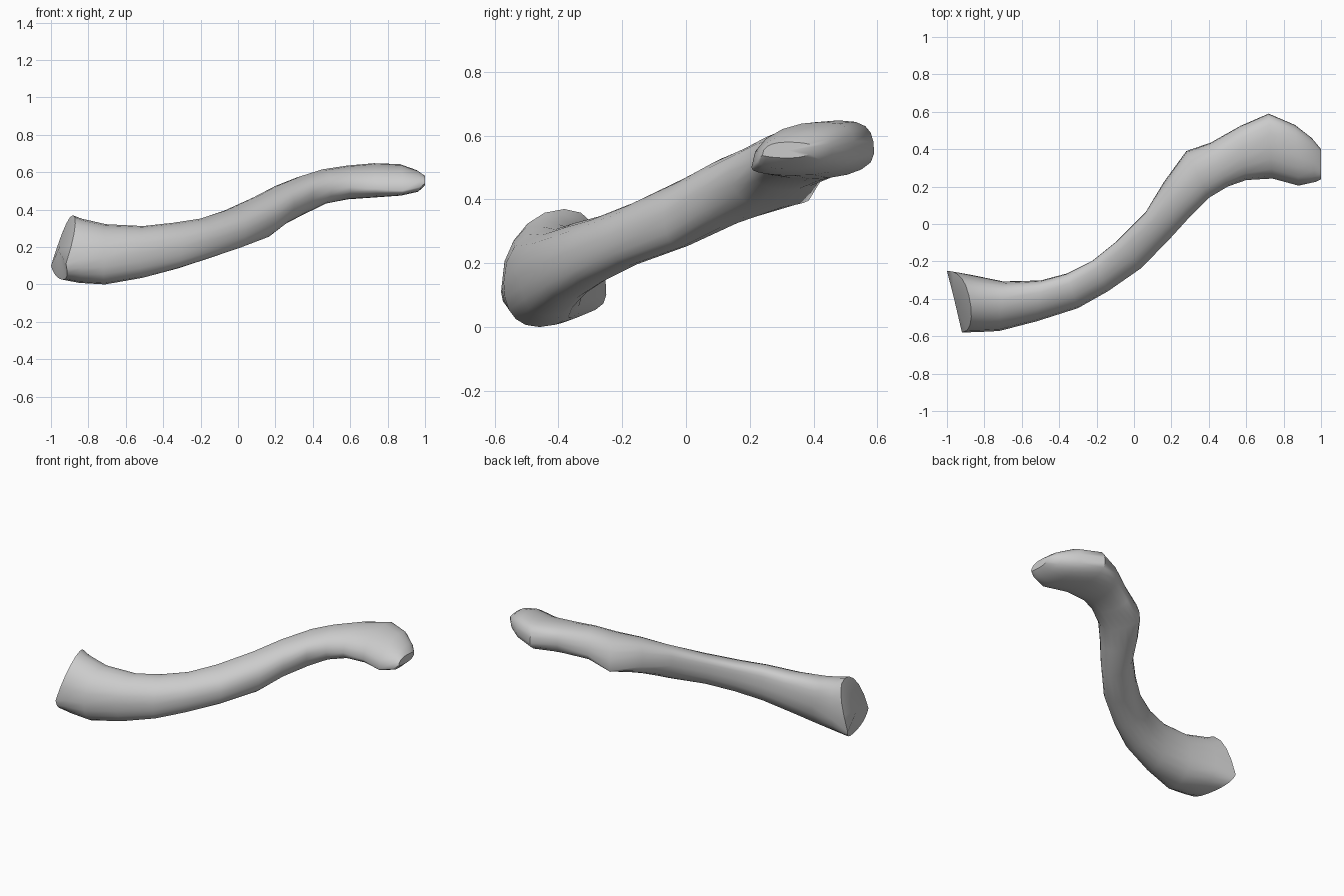
import bpy, bmesh
from math import cos, sin, pi, copysign

if "Cube" in bpy.data.objects:
    bpy.data.objects.remove(bpy.data.objects["Cube"])

SIDES = 20
# cross-sections along the bone:
# front edge x, y, z | back edge x, y, z | top z, bottom z
sections = [
    (-.92, -.58, .11, -1.0, -.25, .10, .37, .025),
    (-.84, -.578, .13, -.87, -.272, .14, .352, .008),
    (-.72, -.572, .14, -.70, -.307, .17, .322, 0),
    (-.52, -.52, .17, -.50, -.302, .19, .312, .035),
    (-.30, -.45, .20, -.36, -.265, .22, .33, .085),
    (-.14, -.36, .24, -.22, -.195, .26, .352, .135),
    (.04, -.235, .29, -.09, -.09, .31, .397, .192),
    (.20, -.07, .36, .06, .06, .37, .47, .25),
    (.30, .04, .43, .16, .225, .40, .532, .322),
    (.40, .14, .49, .28, .39, .405, .58, .375),
    (.50, .20, .51, .41, .435, .49, .615, .43),
    (.60, .235, .52, .57, .525, .55, .635, .455),
    (.74, .243, .51, .72, .59, .545, .648, .465),
    (.88, .205, .50, .86, .53, .55, .643, .475),
    (.97, .225, .52, .95, .46, .56, .61, .495),
    (1.0, .24, .54, 1.0, .40, .565, .58, .53),
]
# how far the top ridge sits towards the back edge, per section
ridge = (.1, .1, .15, .2, .22, .25, .25, .18, .05, 0, .05, .12, .18, .18, .12, 0)


def ring(bm, s, skew, lean_top=0, lean_bottom=0):
    """Rounded section between a front and a back edge point."""
    fx, fy, fz, bx, by, bz, top, bottom = s
    verts = []
    for i in range(SIDES):
        a = 2 * pi * i / SIDES
        c = copysign(abs(cos(a)) ** .9, cos(a))
        h = copysign(abs(sin(a)) ** .9, sin(a))
        t = (1 - c) / 2
        t += (4 if h > 0 else -2) * skew * t * (1 - t)
        edge = fz + (bz - fz) * t
        z = edge + (h * (top - edge) if h > 0 else h * (edge - bottom))
        lean = h * lean_top if h > 0 else -h * lean_bottom
        verts.append(bm.verts.new((fx + (bx - fx) * t + lean,
                                   fy + (by - fy) * t, z)))
    return verts


bm = bmesh.new()
leans = {0: (.085, .02), 1: (.02, .005)}
rings = [ring(bm, s, k, *leans.get(i, ()))
         for i, (s, k) in enumerate(zip(sections, ridge))]

# shaft skin
for r0, r1 in zip(rings, rings[1:]):
    for i in range(SIDES):
        j = (i + 1) % SIDES
        bm.faces.new((r0[i], r0[j], r1[j], r1[i]))

# joint faces at both ends, the inner one slightly domed
caps = [bm.faces.new(rings[0]), bm.faces.new(rings[-1])]
bmesh.ops.recalc_face_normals(bm, faces=bm.faces)
bmesh.ops.poke(bm, faces=caps[1:])
dome = bmesh.ops.poke(bm, faces=caps[:1])["verts"][0]
dome.co.x = -.96

mesh = bpy.data.meshes.new("collar_bone")
bm.to_mesh(mesh)
bm.free()
bone = bpy.data.objects.new("collar_bone", mesh)
bpy.context.collection.objects.link(bone)
bpy.context.view_layer.objects.active = bone
bone.select_set(True)
bpy.ops.object.shade_smooth_by_angle(angle=.75)
